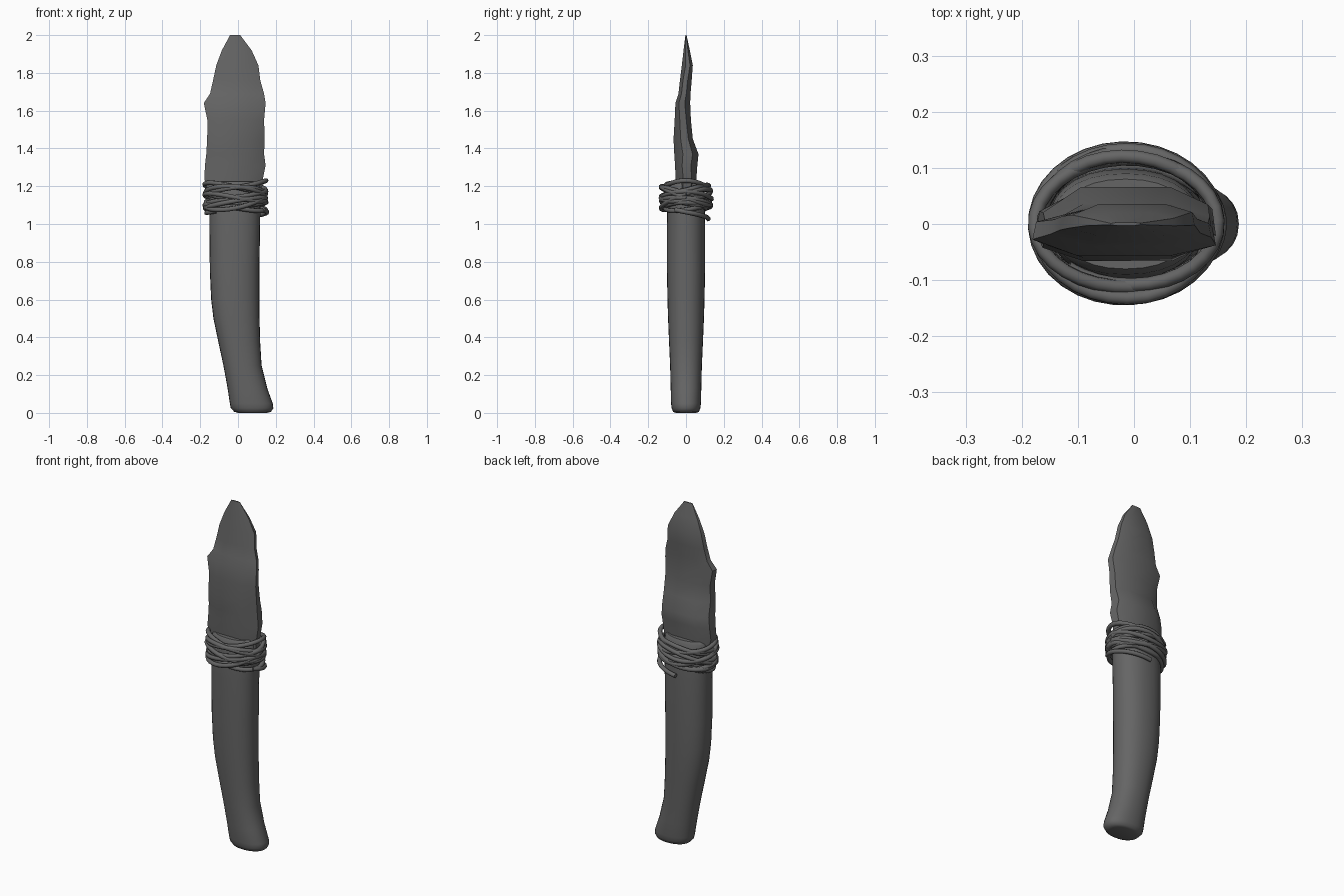
import bpy, bmesh, math, random
from mathutils import Vector

random.seed(4)
cube = bpy.data.objects.get("Cube")
if cube:
    bpy.data.objects.remove(cube, do_unlink=True)


def make_material(name, value):
    mat = bpy.data.materials.new(name)
    mat.use_nodes = True
    colour = (value, value, value, 1)
    mat.diffuse_color = colour
    mat.node_tree.nodes["Principled BSDF"].inputs["Base Color"].default_value = colour
    return mat


grey = make_material("dark grey", 0.13)


def smooth(obj, degrees):
    bpy.ops.object.select_all(action='DESELECT')
    obj.select_set(True)
    bpy.context.view_layer.objects.active = obj
    bpy.ops.object.shade_smooth_by_angle(angle=math.radians(degrees))


def loft(name, rings, degrees):
    """Skin a stack of equal-sized point rings and cap both ends."""
    bm = bmesh.new()
    loops = [[bm.verts.new(p) for p in ring] for ring in rings]
    n = len(loops[0])
    for low, high in zip(loops, loops[1:]):
        for i in range(n):
            j = (i + 1) % n
            bm.faces.new((low[i], low[j], high[j], high[i]))
    bm.faces.new(loops[0][::-1])
    bm.faces.new(loops[-1])
    bmesh.ops.recalc_face_normals(bm, faces=bm.faces[:])
    mesh = bpy.data.meshes.new(name)
    bm.to_mesh(mesh)
    bm.free()
    mesh.materials.append(grey)
    obj = bpy.data.objects.new(name, mesh)
    bpy.context.collection.objects.link(obj)
    smooth(obj, degrees)
    return obj


def oval(z, left, right, depth, n=28):
    """Slightly squared oval ring."""
    ring = []
    for i in range(n):
        a = math.tau * i / n
        c, s = math.cos(a), math.sin(a)
        x = math.copysign(abs(c) ** 0.9, c)
        y = math.copysign(abs(s) ** 0.9, s)
        ring.append(Vector(((left + right) / 2 + x * (right - left) / 2, y * depth, z)))
    return ring


# Handle: curved grip flaring toward the butt (z, left, right, half depth)
grip = [(0, 0, .155, .055), (.006, -.02, .175, .068), (.025, -.038, .187, .076),
        (.05, -.043, .184, .079), (.13, -.055, .155, .081), (.25, -.077, .125, .084),
        (.38, -.105, .117, .09), (.5, -.13, .114, .095), (.6, -.142, .113, .098),
        (.75, -.149, .113, .101), (1, -.152, .117, .101), (1.15, -.152, .12, .098),
        (1.21, -.148, .118, .09), (1.225, -.135, .105, .08)]
loft("handle", [oval(*g) for g in grip], 50)

# Blade: chipped stone slab (z, left, right, front y, back y)
chips = [(1.12, -.15, .12, -.05, .05), (1.24, -.178, .132, -.055, .055),
         (1.31, -.175, .146, -.058, .06), (1.37, -.168, .138, -.062, .066),
         (1.45, -.163, .141, -.066, .036), (1.55, -.162, .138, -.06, .026),
         (1.64, -.181, .146, -.056, .022), (1.69, -.148, .138, -.04, .024),
         (1.76, -.132, .118, -.032, .03), (1.84, -.115, .108, -.022, .036),
         (1.92, -.085, .072, -.013, .02), (2, -.042, .012, -.003, .003)]


def slab(z, left, right, front, back):
    mid, thick, wide = (front + back) / 2, back - front, right - left
    wob = random.uniform(-.08, .08) * thick
    a, b = left + wide * .24, right - wide * .24
    edge = thick * .2
    points = [(left, mid - edge + wob), (a, front), (b, front), (right, mid - edge - wob),
              (right - wide * .02, mid + edge - wob), (b, back), (a, back),
              (left + wide * .02, mid + edge + wob)]
    return [Vector((x, y, z)) for x, y in points]


loft("blade", [slab(*c) for c in chips], 35)


# Cord: tilted, uneven turns wound round the joint
def cord(name, points, radius=.0125):
    data = bpy.data.curves.new(name, 'CURVE')
    data.dimensions = '3D'
    data.bevel_depth = radius
    data.bevel_resolution = 2
    data.use_fill_caps = True
    spline = data.splines.new('POLY')
    spline.points.add(len(points) - 1)
    for p, co in zip(spline.points, points):
        p.co = (*co, 1)
    data.materials.append(grey)
    obj = bpy.data.objects.new(name, data)
    bpy.context.collection.objects.link(obj)
    bpy.ops.object.select_all(action='DESELECT')
    obj.select_set(True)
    bpy.context.view_layer.objects.active = obj
    bpy.ops.object.convert(target='MESH')
    smooth(bpy.context.view_layer.objects.active, 50)


turns, steps = 8, 32
path = []
for i in range(int(turns * steps) + 1):
    t = i / steps
    a = math.tau * t - 2.3
    f = t / turns
    bulge = math.sin(math.pi * min(1, f * 1.15))
    z = 1.215 - .145 * f + .022 * math.sin(a + 4.2 * t) * (1 - .4 * f)
    rx = .158 + .006 * math.sin(2.1 * t)
    ry = .105 + .026 * bulge + .006 * math.sin(3.7 * t)
    path.append(Vector((-.013 + rx * math.cos(a), ry * math.sin(a), z)))
cord("cord_wrap", path)

# Crossing turns that slant over the wrap
for k, (z, tilt, phase) in enumerate([(1.13, .055, .6), (1.15, .05, 3.4), (1.11, .03, 2)]):
    ring = []
    for i in range(steps + 1):
        a = math.tau * i / steps
        ring.append(Vector((-.013 + .16 * math.cos(a), .132 * math.sin(a),
                            z + tilt * math.sin(a + phase))))
    cord("cord_cross_%d" % (k + 1), ring)

# Loose end hanging low across the back
tail = []
for i in range(15):
    a = -.5 + i * .15
    tail.append(Vector((-.01 + .163 * math.cos(a), .118 * math.sin(a), 1.075 - .0035 * i)))
cord("cord_tail", tail)
